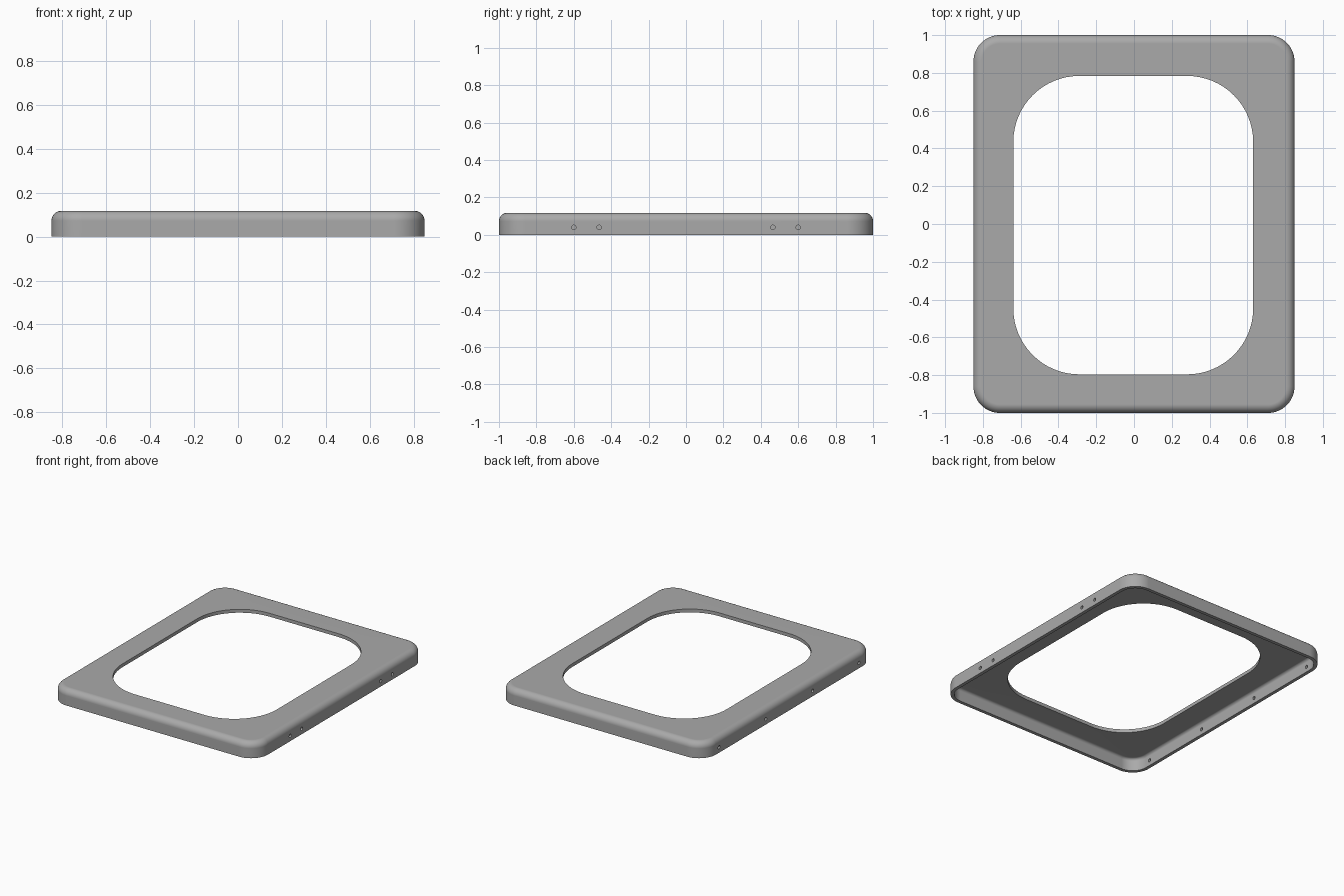
import bpy, bmesh, math

if "Cube" in bpy.data.objects:
    bpy.data.objects.remove(bpy.data.objects["Cube"])

HEIGHT, WALL = 0.118, 0.025
HALF_X, HALF_Y, CORNER = 0.85, 1.0, 0.14
FILLET = 0.045
CORNER_STEPS, FILLET_STEPS = 16, 8

grey = bpy.data.materials.new("grey")
grey.diffuse_color = (0.40, 0.40, 0.40, 1)
grey.use_nodes = True
grey.node_tree.nodes["Principled BSDF"].inputs["Base Color"].default_value = grey.diffuse_color


def rounded_ring(bm, hx, hy, r, z, cx=0.0, cy=0.0):
    """Rounded rectangle of vertices, counter-clockwise."""
    verts = []
    for q, (sx, sy) in enumerate([(1, 1), (-1, 1), (-1, -1), (1, -1)]):
        for i in range(CORNER_STEPS + 1):
            a = math.pi / 2 * (q + i / CORNER_STEPS)
            verts.append(bm.verts.new((cx + sx * (hx - r) + r * math.cos(a),
                                       cy + sy * (hy - r) + r * math.sin(a), z)))
    return verts


def fillet_profile(inset, top, radius):
    """Inset and height pairs: wall foot, then the rounded upper edge."""
    arc = [math.pi / 2 * i / FILLET_STEPS for i in range(FILLET_STEPS + 1)]
    return [(inset, 0)] + [(inset + radius * (1 - math.cos(a)),
                            top - radius + radius * math.sin(a)) for a in arc]


def shell_rings(bm, profile):
    return [rounded_ring(bm, HALF_X - d, HALF_Y - d, CORNER - d, z) for d, z in profile]


# Frame shell: outer skin, window opening, inner skin
bm = bmesh.new()
rings = shell_rings(bm, fillet_profile(0, HEIGHT, FILLET))
for z in (HEIGHT, HEIGHT - WALL):
    rings.append(rounded_ring(bm, 0.635, 0.79, 0.35, z, -0.004, -0.006))
rings += reversed(shell_rings(bm, fillet_profile(WALL, HEIGHT - WALL, FILLET - WALL)))
for a, b in zip(rings, rings[1:] + rings[:1]):
    for i in range(len(a)):
        j = (i + 1) % len(a)
        bm.faces.new((a[i], a[j], b[j], b[i]))
bmesh.ops.recalc_face_normals(bm, faces=bm.faces)
mesh = bpy.data.meshes.new("frame_shell")
bm.to_mesh(mesh)
bm.free()
frame = bpy.data.objects.new("frame_shell", mesh)
bpy.context.collection.objects.link(frame)
mesh.materials.append(grey)

# Screw holes through the two long side walls
holes = {1: (-0.60, -0.465, 0.465, 0.60), -1: (-0.82, -0.275, 0.275, 0.825)}
bm = bmesh.new()
for side, positions in holes.items():
    for y in positions:
        made = bmesh.ops.create_cone(bm, cap_ends=True, segments=20,
                                     radius1=0.012, radius2=0.012, depth=0.1)
        for v in made["verts"]:
            x, yy, z = v.co
            v.co = (side * (HALF_X - WALL / 2) + z, y + yy, 0.04 - x)
bmesh.ops.recalc_face_normals(bm, faces=bm.faces)
cut_mesh = bpy.data.meshes.new("screw_hole_cutter")
bm.to_mesh(cut_mesh)
bm.free()
cut_mesh.materials.append(grey)
cutter = bpy.data.objects.new("screw_hole_cutter", cut_mesh)
bpy.context.collection.objects.link(cutter)
cutter.hide_render = True

cut = frame.modifiers.new("screw_holes", "BOOLEAN")
cut.object = cutter
cut.operation = "DIFFERENCE"
cut.solver = "EXACT"
bpy.context.view_layer.objects.active = frame
frame.select_set(True)
bpy.ops.object.modifier_apply(modifier=cut.name)
bpy.data.objects.remove(cutter)

# Smooth fillets with crisp rims and flat panels
bpy.ops.object.shade_smooth_by_angle(angle=math.radians(30))
weighted = frame.modifiers.new("flat_panels", "WEIGHTED_NORMAL")
weighted.keep_sharp = True
